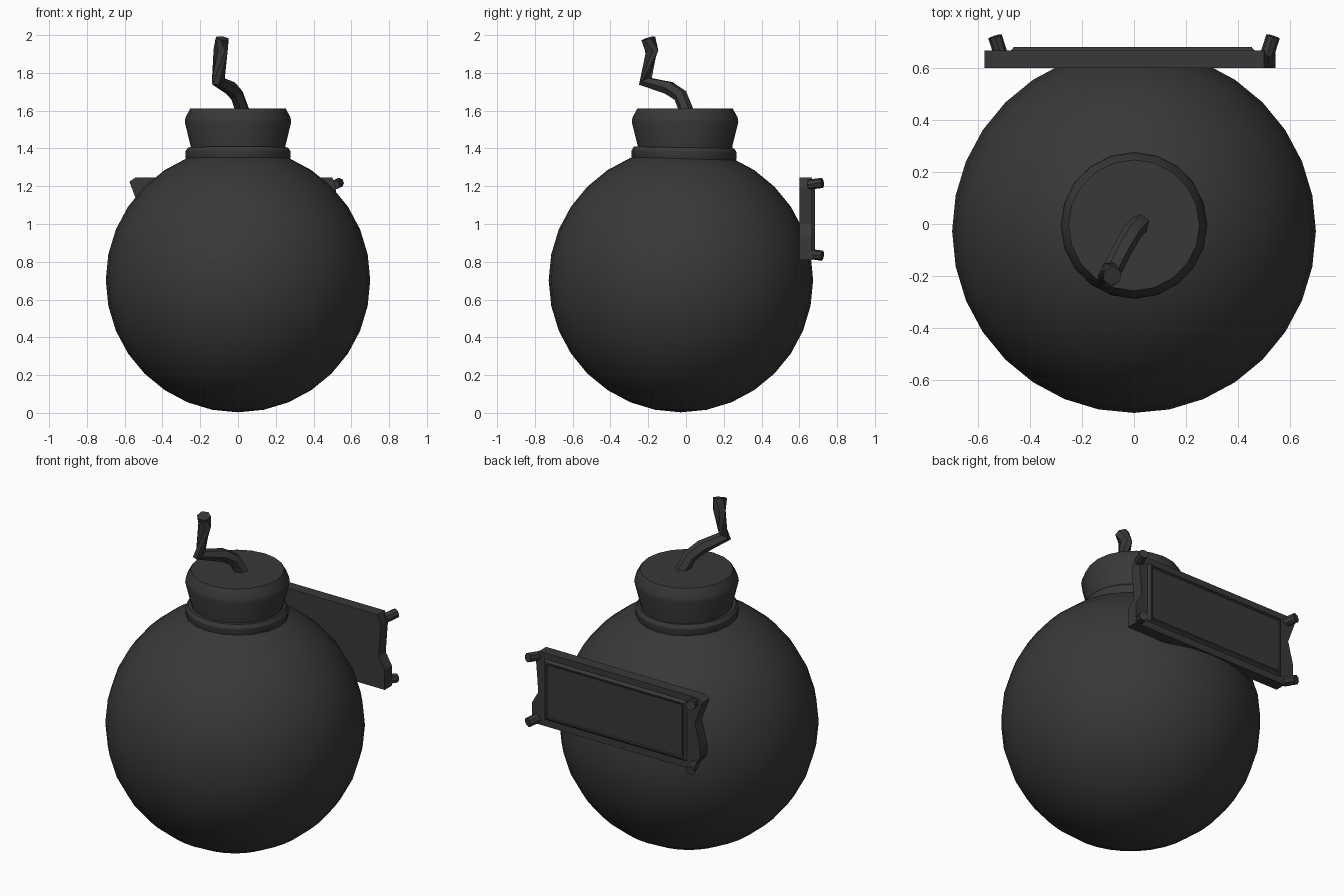
import bpy, bmesh, math
from mathutils import Vector

if "Cube" in bpy.data.objects:
    bpy.data.objects.remove(bpy.data.objects["Cube"])

mat = bpy.data.materials.new("dark_iron")
mat.diffuse_color = (0.04, 0.04, 0.04, 1)
mat.use_nodes = True
mat.node_tree.nodes["Principled BSDF"].inputs["Base Color"].default_value = mat.diffuse_color


def finish(name, bm, smooth=None):
    bmesh.ops.recalc_face_normals(bm, faces=bm.faces[:])
    me = bpy.data.meshes.new(name)
    bm.to_mesh(me)
    bm.free()
    ob = bpy.data.objects.new(name, me)
    bpy.context.collection.objects.link(ob)
    me.materials.append(mat)
    if smooth:
        bpy.ops.object.select_all(action='DESELECT')
        ob.select_set(True)
        bpy.context.view_layer.objects.active = ob
        bpy.ops.object.shade_smooth_by_angle(angle=math.radians(smooth))
    return ob


def skin(name, rings, smooth=None):
    """Join equal-sized closed loops of points into a capped solid."""
    bm = bmesh.new()
    loops = [[bm.verts.new(p) for p in r] for r in rings]
    n = len(loops[0])
    for a, b in zip(loops, loops[1:]):
        for i in range(n):
            j = (i + 1) % n
            bm.faces.new((a[i], a[j], b[j], b[i]))
    bm.faces.new(loops[0][::-1])
    bm.faces.new(loops[-1])
    return finish(name, bm, smooth)


def circle(center, axis, r, n):
    q = Vector(axis).to_track_quat('Z', 'Y')
    return [Vector(center) + q @ Vector((r * math.cos(2 * math.pi * i / n),
                                         r * math.sin(2 * math.pi * i / n), 0))
            for i in range(n)]


def lathe(name, profile, y, axis=(0, 0, 1)):
    return skin(name, [circle((0, y, z), axis, r, 20) for r, z in profile], 25)


# round body
bm = bmesh.new()
bmesh.ops.create_uvsphere(bm, u_segments=32, v_segments=16, radius=0.70)
bmesh.ops.translate(bm, verts=bm.verts, vec=(0, -0.027, 0.703))
finish("round_body", bm, 40)

# collar ring and flared neck
lathe("collar_ring", [(0.255, 1.30), (0.278, 1.35), (0.278, 1.385), (0.265, 1.405)],
      -0.01, (0, 0.02, 1))
lathe("flared_neck", [(0.25, 1.36), (0.25, 1.41), (0.282, 1.54), (0.278, 1.565),
                      (0.252, 1.612)], -0.005)

# bent fuse
path = [Vector(p) for p in [(0.03, 0.01, 1.58), (-0.005, -0.03, 1.68), (-0.04, -0.09, 1.72),
                            (-0.105, -0.215, 1.755), (-0.092, -0.182, 1.92),
                            (-0.084, -0.200, 1.983)]]
rings = []
for i, p in enumerate(path):
    before = (p - path[max(i - 1, 0)]).normalized()
    after = (path[min(i + 1, len(path) - 1)] - p).normalized()
    rings.append(circle(p, before + after, 0.038, 6))
skin("fuse", rings, 40)

# name-plate shaped back plate with notched ends (x, z outline)
outline = [(-0.545, 1.245), (-0.575, 1.225), (-0.525, 1.09), (-0.56, 0.955), (-0.56, 0.89),
           (-0.50, 0.81), (0.545, 0.81), (0.545, 0.93), (0.505, 1.0), (0.52, 1.19),
           (0.50, 1.245)]
skin("back_plate", [[(x, y, z) for x, z in outline] for y in (0.60, 0.667)])


# raised panel with bevelled border
def rect(inset, y):
    x0, x1, z0, z1 = -0.48 + inset, 0.47 - inset, 0.845 + inset, 1.215 - inset
    return [(x0, y, z0), (x1, y, z0), (x1, y, z1), (x0, y, z1)]


skin("raised_panel", [rect(0, 0.66), rect(0.018, 0.682), rect(0.025, 0.682), rect(0.03, 0.678)])

# slanted corner pins
for side, sx in (("left", -1), ("right", 1)):
    for level, z, dz in (("upper", 1.208, 0.01), ("lower", 0.842, -0.01)):
        a = Vector((sx * 0.512, 0.65, z))
        b = Vector((sx * 0.535, 0.722, z + dz))
        skin(f"{side}_{level}_pin", [circle(p, b - a, 0.027, 8) for p in (a, b)], 30)
